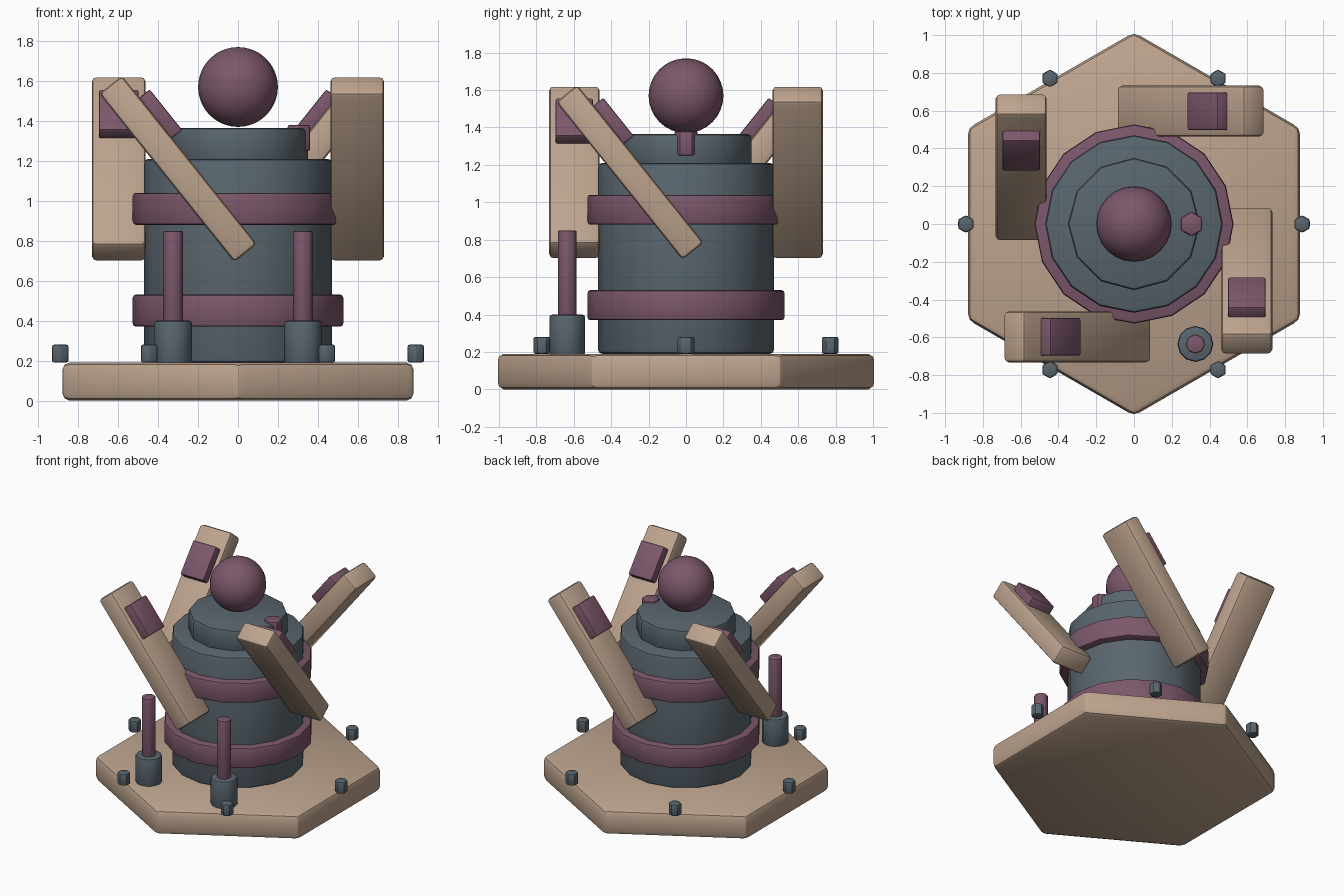
import bpy, math
from mathutils import Matrix

if "Cube" in bpy.data.objects:
    bpy.data.objects.remove(bpy.data.objects["Cube"])


def material(name, rgb):
    m = bpy.data.materials.new(name)
    m.diffuse_color = (*rgb, 1)
    m.use_nodes = True
    m.node_tree.nodes["Principled BSDF"].inputs["Base Color"].default_value = m.diffuse_color
    return m


TAN = material("tan", (0.51, 0.37, 0.27))
SLATE = material("slate", (0.10, 0.13, 0.155))
MAUVE = material("mauve", (0.20, 0.095, 0.145))


def finish(name, mat, bevel=0):
    ob = bpy.context.object
    ob.name = name
    ob.data.materials.append(mat)
    if bevel:
        b = ob.modifiers.new("bevel", 'BEVEL')
        b.width, b.segments, b.limit_method = bevel, 2, 'ANGLE'
        b.angle_limit = math.radians(35)
        bpy.ops.object.modifier_apply(modifier="bevel")
    bpy.ops.object.shade_smooth_by_angle(angle=math.radians(30))
    return ob


def prism(name, mat, r, z0, z1, sides, x=0, y=0, bevel=0.02):
    bpy.ops.mesh.primitive_cylinder_add(
        vertices=sides, radius=r, depth=z1 - z0, location=(x, y, (z0 + z1) / 2))
    return finish(name, mat, bevel)


def box(name, mat, size, matrix, bevel):
    bpy.ops.mesh.primitive_cube_add(size=1)
    ob = bpy.context.object
    ob.data.transform(Matrix.Diagonal((*size, 1)))
    finish(name, mat, bevel)
    ob.matrix_world = matrix
    return ob


# Hexagonal base, drum body, bands, cap and ball
prism("base", TAN, 1.015, 0, 0.19, 6, bevel=0.035)
prism("body", SLATE, 0.47, 0.19, 1.21, 16)
prism("lower_band", MAUVE, 0.527, 0.37, 0.53, 16, bevel=0.015)
prism("upper_band", MAUVE, 0.527, 0.88, 1.04, 16, bevel=0.015)
prism("cap", SLATE, 0.35, 1.19, 1.365, 12)
prism("cap_peg", MAUVE, 0.065, 1.25, 1.38, 6, x=0.305, bevel=0.01)
bpy.ops.mesh.primitive_uv_sphere_add(segments=24, ring_count=16, radius=0.2,
                                     location=(0, 0, 1.57))
finish("ball", MAUVE)

# Studs around the base rim
for i in range(6):
    a = i * math.pi / 3
    prism(f"stud_{i + 1}", SLATE, 0.047, 0.19, 0.28, 6,
          0.89 * math.cos(a), 0.89 * math.sin(a), 0.01)

# Two front posts in sockets
for side, x in (("left", -0.325), ("right", 0.325)):
    prism(f"{side}_post_socket", SLATE, 0.095, 0.18, 0.40, 12, x, -0.635, 0.015)
    prism(f"{side}_post_rod", MAUVE, 0.052, 0.38, 0.85, 8, x, -0.635, 0.01)

# Four leaning arms with pads, turned about the drum
for i, side in enumerate(("front", "right", "back", "left")):
    place = (Matrix.Rotation(i * math.pi / 2, 4, 'Z')
             @ Matrix.Translation((-0.30, -0.597, 1.16))
             @ Matrix.Rotation(math.radians(-38.7), 4, 'Y'))
    box(f"{side}_arm", TAN, (0.145, 0.27, 1.08), place, 0.022)
    box(f"{side}_arm_pad", MAUVE, (0.10, 0.20, 0.26),
        place @ Matrix.Translation((0.088, 0, 0.27)), 0.01)
